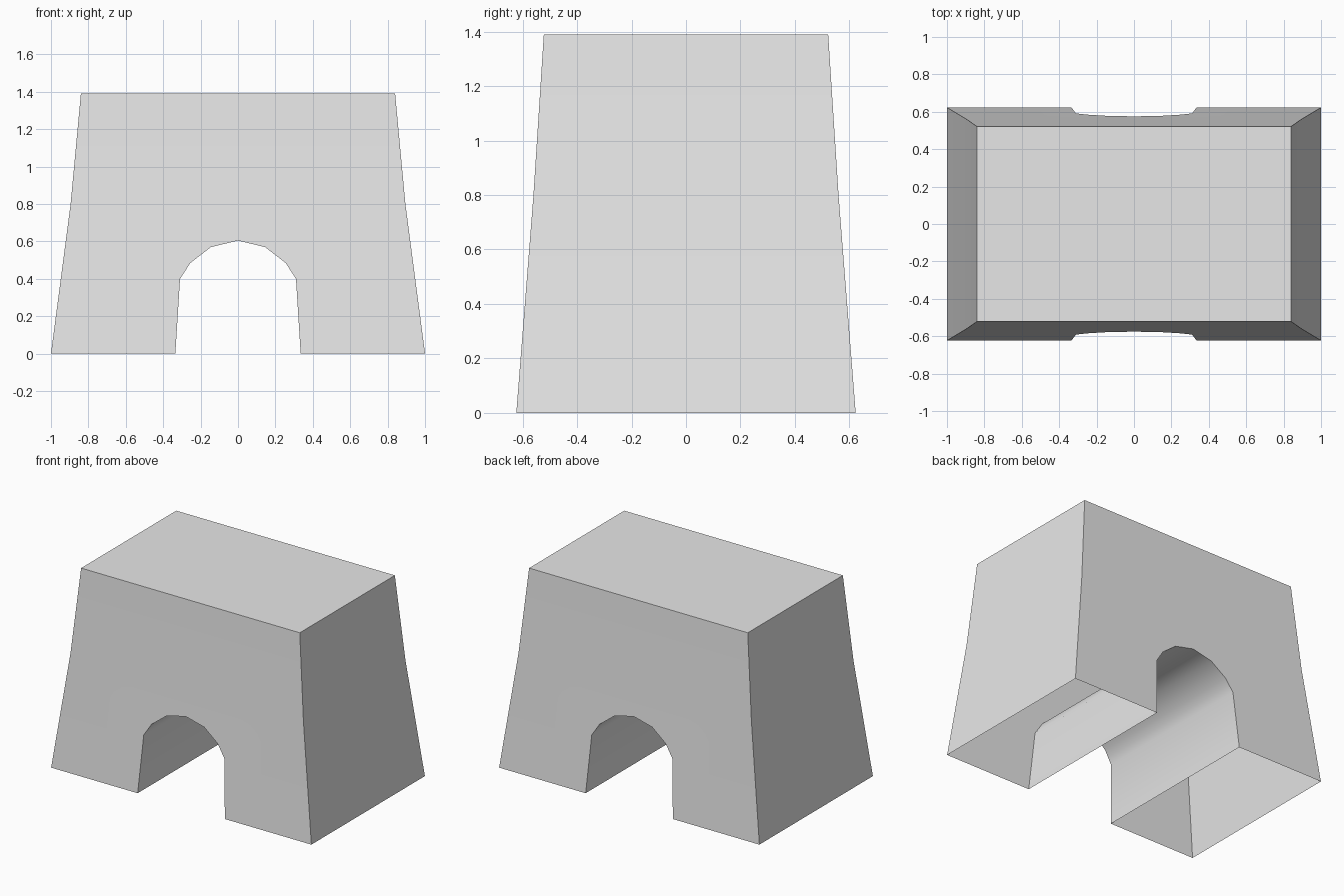
import bpy, bmesh, math

cube = bpy.data.objects.get("Cube")
if cube:
    bpy.data.objects.remove(cube, do_unlink=True)

# One plain grey for the whole block
grey = bpy.data.materials.new("light_grey")
grey.use_nodes = True
grey.diffuse_color = (0.8, 0.8, 0.8, 1)
grey.node_tree.nodes["Principled BSDF"].inputs["Base Color"].default_value = (0.8, 0.8, 0.8, 1)

# Half width, half depth and height of each level of the tapered walls
LEVELS = [(1.0, 0.623, 0.0), (0.895, 0.56, 0.8), (0.84, 0.522, 1.39)]
# Right half of the arch, from the ground to the crown
HALF_ARCH = [(0.335, 0.0), (0.31, 0.4), (0.255, 0.485), (0.145, 0.57), (0.0, 0.605)]
ARCH = HALF_ARCH + [(-x, z) for x, z in reversed(HALF_ARCH[:-1])]


def wall_depth(z):
    """Half depth of the lower wall at height z."""
    (_, d0, z0), (_, d1, z1) = LEVELS[:2]
    return d0 + (d1 - d0) * (z - z0) / (z1 - z0)


bm = bmesh.new()
rings = [[bm.verts.new((sx * w, sy * d, z))
          for sx, sy in ((-1, -1), (1, -1), (1, 1), (-1, 1))] for w, d, z in LEVELS]
arches = {s: [bm.verts.new((x, s * wall_depth(z), z)) for x, z in ARCH] for s in (-1, 1)}
low, mid, top = rings

# Upper walls, end walls and flat top; the underside stays open
for i in range(4):
    j = (i + 1) % 4
    bm.faces.new((mid[i], mid[j], top[j], top[i]))
for i, j in ((1, 2), (3, 0)):
    bm.faces.new((low[i], low[j], mid[j], mid[i]))
bm.faces.new(top)

# Lower front and back walls around the arch
bm.faces.new([low[0]] + arches[-1][::-1] + [low[1], mid[1], mid[0]])
bm.faces.new([low[2]] + arches[1] + [low[3], mid[3], mid[2]])

# Tunnel lining
for i in range(len(ARCH) - 1):
    bm.faces.new((arches[-1][i], arches[-1][i + 1], arches[1][i + 1], arches[1][i]))
bmesh.ops.recalc_face_normals(bm, faces=bm.faces)

mesh = bpy.data.meshes.new("arched_block")
bm.to_mesh(mesh)
bm.free()
mesh.materials.append(grey)
block = bpy.data.objects.new("arched_block", mesh)
bpy.context.collection.objects.link(block)

# Smooth arch lining, sharp corners
bpy.ops.object.select_all(action="DESELECT")
block.select_set(True)
bpy.context.view_layer.objects.active = block
bpy.ops.object.shade_smooth_by_angle(angle=math.radians(35))
